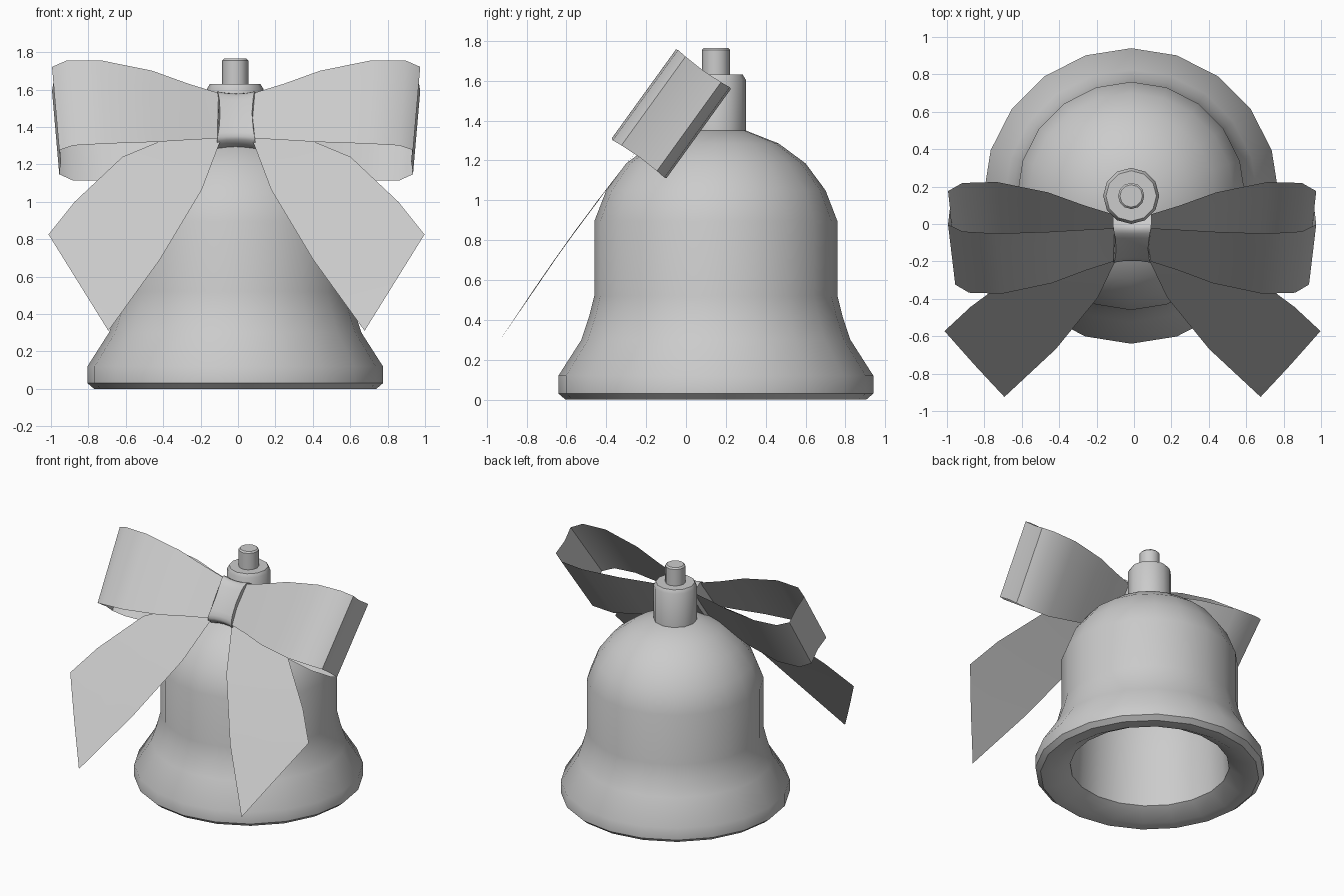
import bpy, math
from mathutils import Vector

cube = bpy.data.objects.get("Cube")
if cube:
    bpy.data.objects.remove(cube, do_unlink=True)

grey = bpy.data.materials.new("plain_grey")
grey.use_nodes = True
grey.diffuse_color = (0.6, 0.6, 0.6, 1)
grey.node_tree.nodes["Principled BSDF"].inputs["Base Color"].default_value = (0.6, 0.6, 0.6, 1)

AXIS = Vector((-0.015, 0.15, 0))          # centre line of the bell
BOW = Vector((-0.01, -0.074, 1.434))      # middle of the tilted bow
ACROSS = Vector((0, 0.585, 0.81))         # along the ribbon's width
BACK = Vector((0, 0.81, -0.585))          # from bow front to bow back


def make(name, verts, faces, angle=35):
    mesh = bpy.data.meshes.new(name)
    mesh.from_pydata(verts, [], faces)
    mesh.materials.append(grey)
    obj = bpy.data.objects.new(name, mesh)
    bpy.context.collection.objects.link(obj)
    bpy.ops.object.select_all(action='DESELECT')
    obj.select_set(True)
    bpy.context.view_layer.objects.active = obj
    bpy.ops.object.shade_smooth_by_angle(angle=math.radians(angle))
    return obj


def grid(rows, cols, closed=False):
    """Quads joining neighbouring rows of points."""
    span = cols if closed else cols - 1
    return [(r * cols + c, r * cols + (c + 1) % cols,
             (r + 1) * cols + (c + 1) % cols, (r + 1) * cols + c)
            for r in range(rows - 1) for c in range(span)]


def lathe(name, profile, sides):
    """Spin a (radius, height) profile, capping both ends."""
    verts = [AXIS + Vector((r * math.sin(-a), r * math.cos(a), z))
             for r, z in profile
             for a in (math.tau * i / sides for i in range(sides))]
    faces = grid(len(profile), sides, True)
    last = (len(profile) - 1) * sides
    faces += [tuple(reversed(range(sides))), tuple(range(last, last + sides))]
    return make(name, verts, faces)


def bow_point(x, v, w):
    return BOW + Vector((x, 0, 0)) + ACROSS * v + BACK * w


# Bell: inner wall, flared lip, then outer wall up to the crown
lathe("bell", [
    (0.15, 1.23), (0.36, 1.12), (0.5, 0.9), (0.53, 0.5), (0.55, 0.07),
    (0.67, 0), (0.755, 0), (0.79, 0.03), (0.79, 0.12), (0.675, 0.3),
    (0.635, 0.42), (0.61, 0.52), (0.61, 0.895), (0.55, 1.05),
    (0.45, 1.185), (0.315, 1.285), (0.15, 1.35)], 20)

# Neck and hanging pin
lathe("neck", [(0.15, 1.33), (0.15, 1.605), (0.135, 1.63)], 12)
lathe("pin", [(0.07, 1.62), (0.07, 1.755), (0.06, 1.765)], 12)

# Bow loops: half outline as (x, depth, half width), mirrored front to back
half = [(0.05, -0.035, 0.14), (0.25, -0.08, 0.185), (0.44, -0.13, 0.235),
        (0.71, -0.17, 0.275), (0.89, -0.16, 0.28), (0.965, -0.11, 0.275)]
outline = half + [(0.955, 0, 0.27)] + [(x, -w, h) for x, w, h in reversed(half)]
steps = (-1, -0.5, 0, 0.5, 1)
for side, label in ((1, "left"), (-1, "right")):
    verts = [bow_point(side * x * (1 + 0.02 * t), h * t, w)
             for x, w, h in outline for t in steps]
    faces = grid(len(outline), len(steps))
    if side > 0:
        faces = [f[::-1] for f in faces]
    make(label + "_bow_loop", verts, [f[::-1] for f in faces], 60)

# Ribbon tails: inner and outer edge as (x, z), lying on one sloping sheet
inner = [(0.06, 1.39), (0.1, 1.29), (0.185, 1.065), (0.41, 0.69), (0.685, 0.31)]
outer = [(0.09, 1.4), (0.37, 1.34), (0.61, 1.24), (0.865, 1.0), (1.005, 0.825)]
for side, label in ((1, "left"), (-1, "right")):
    verts = []
    for a, b in zip(inner, outer):
        for t in (0, 0.5, 1):
            x, z = (p + (q - p) * t for p, q in zip(a, b))
            bulge = 0.025 * math.sin(math.pi * min(1, max(0, (1.4 - z) / 1.09)))
            verts.append((side * x - 0.008, -0.2 - (1.3 - z) * 0.732 - bulge, z))
    faces = grid(len(inner), 3)
    if side > 0:
        faces = [f[::-1] for f in faces]
    make(label + "_ribbon_tail", verts, [f[::-1] for f in faces], 60)

# Knot: a rounded band around the bow, pinched in the middle
ring = 20
verts = []
for t in (-1, -0.5, 0, 0.5, 1):
    swell = 0.94 + 0.08 * t * t
    for i in range(ring):
        a = math.tau * i / ring
        c, s = math.cos(a), math.sin(a)
        v = math.copysign(abs(c) ** 0.5, c)
        w = math.copysign(abs(s) ** 0.5, s)
        verts.append(bow_point(t * (0.085 + 0.018 * v * v),
                               0.165 * v * swell, 0.07 * w * swell))
faces = grid(5, ring, True)
faces += [tuple(reversed(range(ring))), tuple(range(4 * ring, 5 * ring))]
make("bow_knot", verts, faces, 50)
